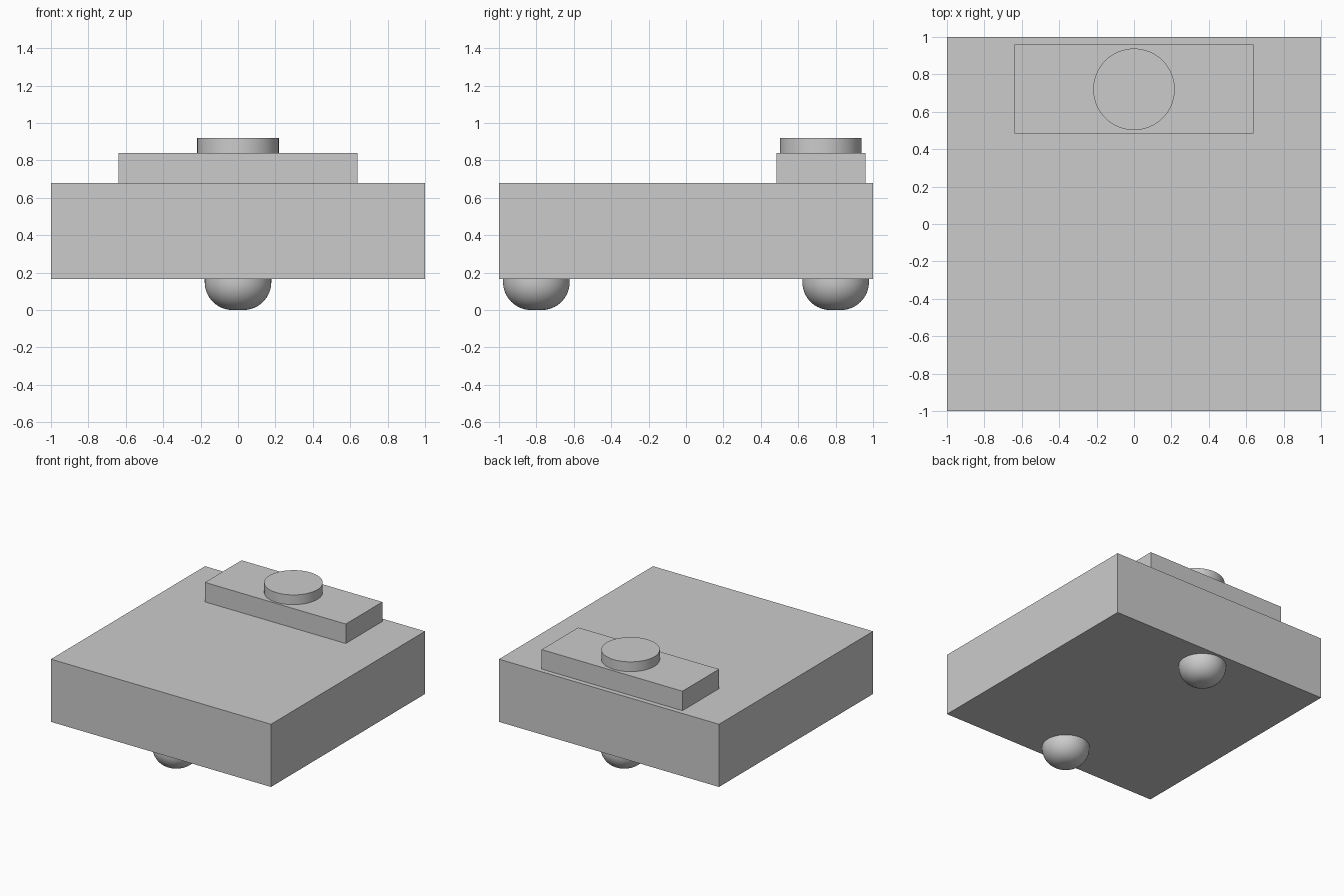
import bpy
import bmesh
from math import sin, cos, pi, radians
from mathutils import Vector

cube = bpy.data.objects.get("Cube")
if cube:
    bpy.data.objects.remove(cube, do_unlink=True)

grey = bpy.data.materials.new("plain grey")
grey.use_nodes = True
colour = (0.6, 0.6, 0.6, 1)
grey.diffuse_color = colour
grey.node_tree.nodes["Principled BSDF"].inputs["Base Color"].default_value = colour


def finish(obj, name):
    obj.name = obj.data.name = name
    obj.data.materials.append(grey)
    return obj


def smooth(obj):
    bpy.ops.object.select_all(action="DESELECT")
    obj.select_set(True)
    bpy.context.view_layer.objects.active = obj
    bpy.ops.object.shade_smooth_by_angle(angle=radians(30))


def box(name, low, high):
    low, high = Vector(low), Vector(high)
    bpy.ops.mesh.primitive_cube_add(size=1, location=(low + high) / 2)
    obj = bpy.context.object
    for v in obj.data.vertices:
        v.co *= high - low
    return finish(obj, name)


def lathe(name, profile, location, steps=64):
    """Spin a radius/height profile around z."""
    bm = bmesh.new()
    verts = [bm.verts.new((r, 0, z)) for r, z in profile]
    edges = [bm.edges.new(pair) for pair in zip(verts, verts[1:])]
    bmesh.ops.spin(bm, geom=verts + edges, cent=(0, 0, 0), axis=(0, 0, 1),
                   angle=2 * pi, steps=steps)
    bmesh.ops.remove_doubles(bm, verts=bm.verts, dist=1e-5)
    bmesh.ops.recalc_face_normals(bm, faces=bm.faces)
    mesh = bpy.data.meshes.new(name)
    bm.to_mesh(mesh)
    bm.free()
    obj = bpy.data.objects.new(name, mesh)
    bpy.context.collection.objects.link(obj)
    obj.location = location
    finish(obj, name)
    smooth(obj)


# Square body and the raised block near its back edge
box("body", (-1, -1, 0.165), (1, 1, 0.68))
box("raised_block", (-0.64, 0.485, 0.68), (0.64, 0.96, 0.84))

# Round button on the block
bpy.ops.mesh.primitive_cylinder_add(vertices=64, radius=0.218, depth=0.08,
                                    location=(0, 0.72, 0.88))
smooth(finish(bpy.context.object, "round_button"))

# Rounded feet, slightly flat underneath
radius, height, fillet = 0.178, 0.165, 0.15
arc = [i / 16 * pi / 2 for i in range(17)]
foot = [(0, 0)]
foot += [(radius - fillet + fillet * sin(a), fillet - fillet * cos(a)) for a in arc]
foot += [(radius, height), (0, height)]
for name, y in (("front_foot", -0.8), ("back_foot", 0.8)):
    lathe(name, foot, (0, y, 0))
